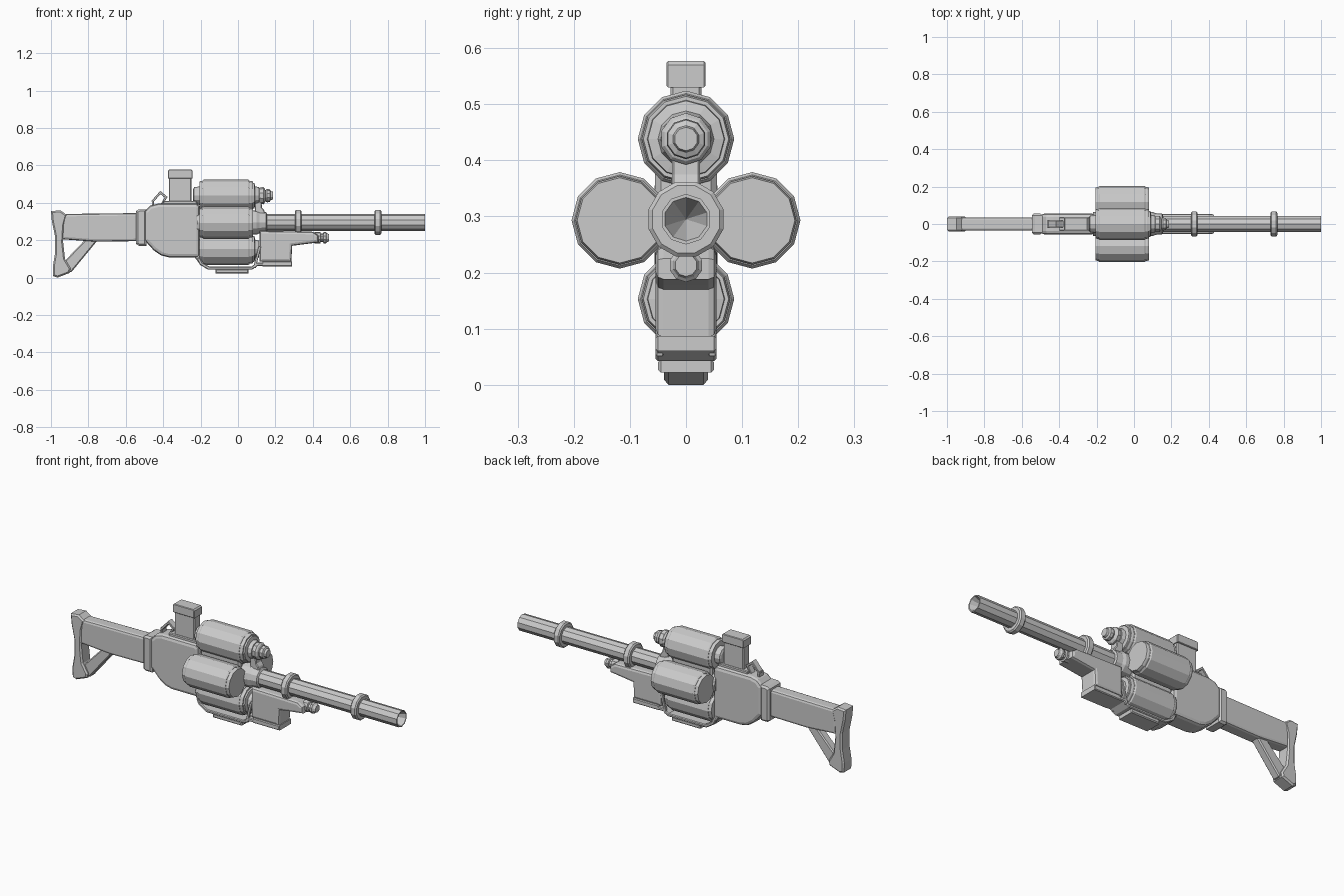
import bpy, bmesh, math
from mathutils import Vector

if "Cube" in bpy.data.objects:
    bpy.data.objects.remove(bpy.data.objects["Cube"])

grey = bpy.data.materials.new("plain_grey")
grey.diffuse_color = (0.6, 0.6, 0.6, 1)
grey.use_nodes = True
grey.node_tree.nodes["Principled BSDF"].inputs["Base Color"].default_value = grey.diffuse_color
parts = []


def finish(name, bm):
    bmesh.ops.recalc_face_normals(bm, faces=bm.faces)
    me = bpy.data.meshes.new(name)
    bm.to_mesh(me)
    bm.free()
    me.materials.append(grey)
    ob = bpy.data.objects.new(name, me)
    bpy.context.collection.objects.link(ob)
    parts.append(ob)
    return ob


def lathe(name, prof, y=0, z=0, n=12, phase=0.0):
    """Revolve (x, radius) points about an axis along x."""
    bm = bmesh.new()
    rings = []
    for x, r in prof:
        if r == 0:
            rings.append([bm.verts.new((x, y, z))])
        else:
            rings.append([bm.verts.new((x, y + r * math.sin(a), z + r * math.cos(a)))
                          for a in (2 * math.pi * (i + phase) / n for i in range(n))])
    for a, b in zip(rings, rings[1:]):
        for i in range(n):
            j = (i + 1) % n
            if len(a) == 1:
                bm.faces.new((a[0], b[i], b[j]))
            elif len(b) == 1:
                bm.faces.new((a[i], a[j], b[0]))
            else:
                bm.faces.new((a[i], a[j], b[j], b[i]))
    for r in (rings[0], rings[-1]):
        if len(r) > 1:
            bm.faces.new(r)
    return finish(name, bm)


def slab(name, pts, w, bevel=0.006, y=0, seg=1):
    """Extrude an (x, z) outline to half width w, rounding its side rims."""
    bm = bmesh.new()
    a = [bm.verts.new((px, y - w, pz)) for px, pz in pts]
    b = [bm.verts.new((px, y + w, pz)) for px, pz in pts]
    caps = [bm.faces.new(a), bm.faces.new(b)]
    for i in range(len(pts)):
        j = (i + 1) % len(pts)
        bm.faces.new((a[i], a[j], b[j], b[i]))
    bmesh.ops.recalc_face_normals(bm, faces=bm.faces)
    if bevel:
        bmesh.ops.bevel(bm, geom=[e for f in caps for e in f.edges], offset=bevel,
                        segments=seg, profile=0.5, affect='EDGES')
    return finish(name, bm)


def box(name, x0, x1, z0, z1, w, bevel=0.005, y=0):
    return slab(name, [(x0, z0), (x1, z0), (x1, z1), (x0, z1)], w, bevel, y)


def bar(name, p, q, t, w, y=0):
    """Thin straight bar between two (x, z) points."""
    p, q = Vector(p), Vector(q)
    d = (q - p).normalized() * t / 2
    n = Vector((-d.y, d.x))
    return slab(name, [p - d + n, p - d - n, q + d - n, q + d + n], w, 0.002, y)


AX = 0.295  # barrel axis height

# Shoulder stock
slab("butt_plate", [(-1.0, .355), (-.995, .3), (-.978, .22), (-.978, .13), (-.99, .06), (-.988, .008),
                    (-.965, .0), (-.9, .025), (-.895, .05), (-.925, .1), (-.935, .19), (-.93, .28),
                    (-.915, .335), (-.95, .36)], .039, .008)
slab("stock_tube", [(-.94, .205), (-.76, .192), (-.53, .195), (-.53, .345), (-.94, .34)], .036, .013, seg=2)
slab("stock_strut", [(-.925, .03), (-.89, .03), (-.75, .2), (-.81, .21), (-.925, .09)], .024, .006)
slab("stock_collar", [(-.545, .18), (-.53, .17), (-.49, .17), (-.49, .365), (-.53, .365), (-.545, .355)],
     .056, .01)

# Receiver
slab("receiver", [(-.5, .2), (-.45, .145), (-.41, .118), (-.37, .108), (-.215, .108), (-.205, .12),
                  (-.205, .38), (-.22, .395), (-.43, .395), (-.47, .385), (-.5, .355)], .055, .018, seg=2)
slab("receiver_skirt", [(-.24, .12), (-.2, .065), (-.185, .07), (-.2, .2), (-.24, .2)], .045, .005)

# Upright sight with overhanging head
box("sight_post", -.37, -.248, .385, .54, .028, .005)
slab("sight_head", [(-.375, .53), (-.243, .53), (-.243, .57), (-.25, .577), (-.368, .577), (-.375, .57)],
     .035, .003)
box("sight_base", -.4, -.22, .385, .41, .035, .004)

# Rear carry loop
for p, q in (((-.455, .39), (-.455, .41)), ((-.455, .41), (-.415, .455)),
             ((-.415, .455), (-.385, .43)), ((-.385, .43), (-.405, .395))):
    bar("rear_loop", p, q, .012, .018)

# Four drums around the central axle
for dn, y, z in (("top_drum", 0, .438), ("bottom_drum", 0, .153),
                 ("left_drum", -.118, .293), ("right_drum", .118, .293)):
    lathe(dn, [(-.207, .07), (-.207, .076), (-.196, .079), (-.19, .079), (-.19, .081), (-.183, .086),
               (.055, .086), (.062, .081), (.062, .079), (.07, .079), (.08, .076), (.08, .07)], y, z)
for z in (.438, .153):
    lathe("drum_front_cap", [(.075, .07), (.088, .068), (.092, .05), (.112, .045), (.112, .03)], 0, z)
    lathe("drum_rear_cap", [(-.2, .05), (-.235, .045), (-.24, .035)], 0, z)
lathe("axle", [(-.22, .065), (.1, .065), (.115, .058), (.15, .055), (.155, .045)], 0, AX)
box("core_frame", -.195, .05, .2, .39, .055, .01)

# Barrel with recessed muzzle and two bands
lathe("barrel", [(.1, .045), (1.0, .045), (1.0, .039), (.9, 0)], 0, AX, 10)
for x in (.322, .748):
    lathe("barrel_band", [(x - .018, .044), (x - .018, .062), (x - .012, .069), (x + .012, .069),
                          (x + .018, .062), (x + .018, .044)], 0, AX, 12, .5)

# Upper nozzle and its bracket
lathe("upper_nozzle", [(.09, .03), (.108, .034), (.115, .044), (.135, .046), (.142, .04), (.146, .03),
                       (.155, .036), (.17, .034), (.175, .024), (.186, .021)], 0, .438, 10)
slab("nozzle_bracket", [(.09, .33), (.15, .33), (.14, .36), (.128, .375), (.125, .42), (.09, .42)], .025, .004)

# Fore grip under the barrel
slab("fore_grip", [(.115, .085), (.285, .085), (.29, .17), (.35, .178), (.43, .188), (.43, .225),
                   (.4, .245), (.115, .25)], .054, .014, seg=2)
box("grip_foot", .13, .29, .06, .087, .054, .004)
lathe("lower_nozzle", [(.41, .03), (.44, .03), (.443, .022), (.455, .022), (.458, .03), (.47, .03),
                       (.475, .024), (.486, .02)], 0, .213, 10)

# Cradle strap below the bottom drum
slab("cradle", [(-.22, .1), (-.205, .07), (-.16, .042), (.075, .042), (.105, .062), (.14, .062),
                (.14, .08), (.1, .08), (.07, .058), (-.15, .058), (-.19, .08), (-.205, .11)], .054, .004)
box("cradle_plate", -.12, .055, .022, .045, .05, .005)
for s in (-1, 1):
    bar("cradle_rail", (.09, .06), (.115, .16), .014, .007, s * .047)

# Smooth shading with crisp edges
for ob in bpy.context.view_layer.objects:
    ob.select_set(True)
bpy.context.view_layer.objects.active = parts[0]
bpy.ops.object.shade_smooth_by_angle(angle=math.radians(40))
